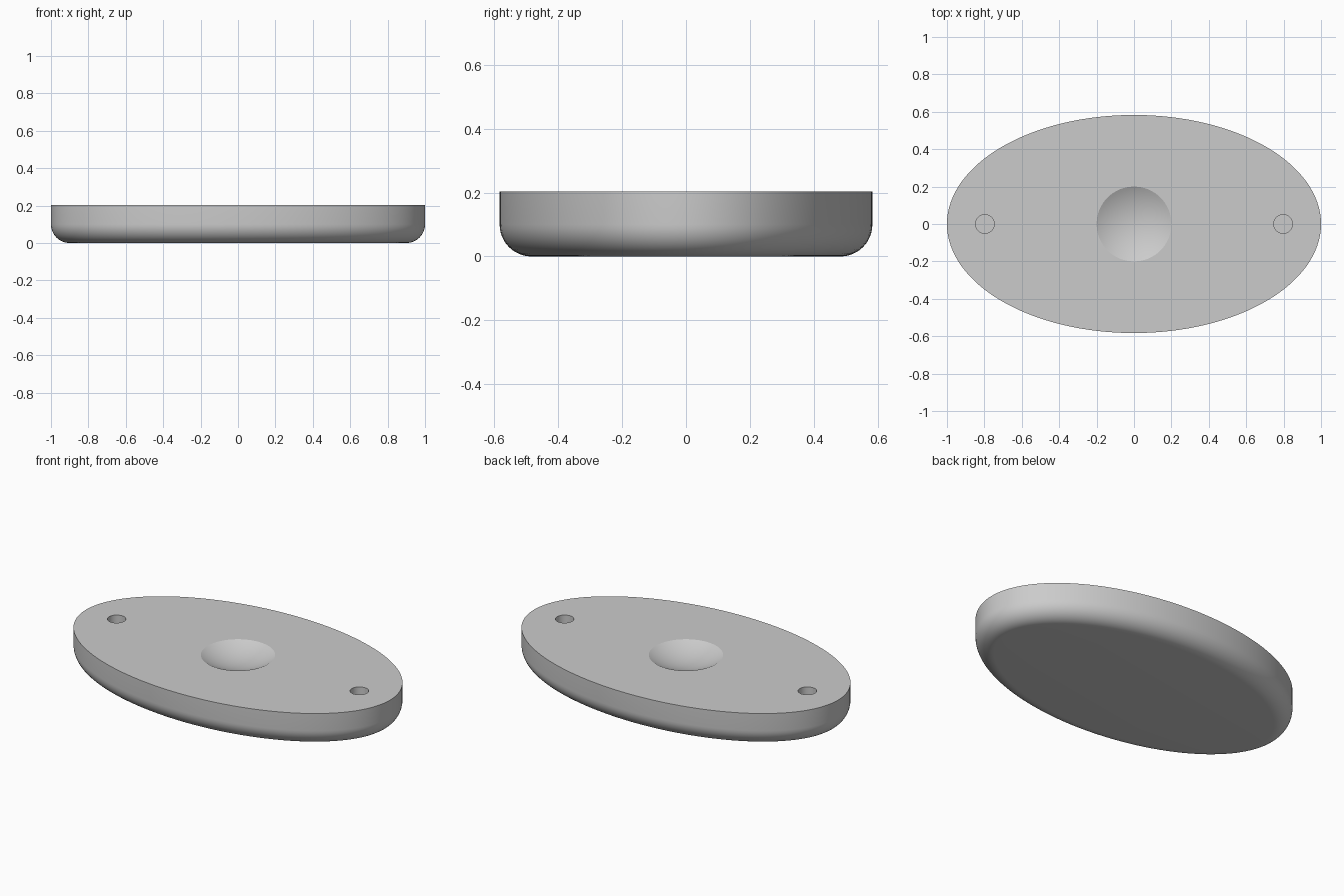
import bpy, bmesh, math
from mathutils import Vector

cube = bpy.data.objects.get("Cube")
if cube:
    bpy.data.objects.remove(cube, do_unlink=True)

A, B, H = 1.0, 0.583, 0.203        # half length, half width, thickness
FILLET = 0.1
HOLE_X, HOLE_R, HOLE_DEPTH = 0.797, 0.05, 0.1
DISH_R, DISH_DEPTH = 0.2, 0.05
SEG = 128

grey = bpy.data.materials.new("plain_grey")
grey.use_nodes = True
colour = (0.6, 0.6, 0.6, 1)
grey.diffuse_color = colour
grey.node_tree.nodes["Principled BSDF"].inputs["Base Color"].default_value = colour


def make_object(name, bm):
    bmesh.ops.recalc_face_normals(bm, faces=bm.faces)
    mesh = bpy.data.meshes.new(name)
    bm.to_mesh(mesh)
    bm.free()
    mesh.materials.append(grey)
    obj = bpy.data.objects.new(name, mesh)
    bpy.context.collection.objects.link(obj)
    return obj


def ellipse_ring(bm, inset, z):
    """Ring of vertices a constant distance inside the outline."""
    ring = []
    for i in range(SEG):
        t = 2 * math.pi * i / SEG
        c, s = math.cos(t), math.sin(t)
        normal = Vector((c / A, s / B)).normalized()
        ring.append(bm.verts.new((A * c - normal.x * inset,
                                  B * s - normal.y * inset, z)))
    return ring


# Oval plate with a rounded lower edge
bm = bmesh.new()
rings = []
STEPS = 12
for k in range(STEPS + 1):
    a = math.pi / 2 * k / STEPS
    rings.append(ellipse_ring(bm, FILLET * (1 - math.sin(a)), FILLET * (1 - math.cos(a))))
rings.append(ellipse_ring(bm, 0, H))
for low, high in zip(rings, rings[1:]):
    for i in range(SEG):
        j = (i + 1) % SEG
        bm.faces.new((low[i], low[j], high[j], high[i]))
bm.faces.new(rings[0][::-1])
bm.faces.new(rings[-1])
plate = make_object("oval_plate", bm)

# Cutters: two blind holes and a shallow spherical dish
cutters = []
for side, x in (("left", HOLE_X), ("right", -HOLE_X)):
    bm = bmesh.new()
    bmesh.ops.create_cone(bm, cap_ends=True, segments=48, radius1=HOLE_R,
                          radius2=HOLE_R, depth=2 * HOLE_DEPTH)
    bmesh.ops.translate(bm, verts=bm.verts, vec=(x, 0, H))
    cutters.append(make_object(side + "_hole_cutter", bm))

ball_r = (DISH_R ** 2 + DISH_DEPTH ** 2) / (2 * DISH_DEPTH)
bm = bmesh.new()
bmesh.ops.create_uvsphere(bm, u_segments=64, v_segments=96, radius=ball_r)
bmesh.ops.translate(bm, verts=bm.verts, vec=(0, 0, H - DISH_DEPTH + ball_r))
cutters.append(make_object("dish_cutter", bm))

bpy.ops.object.select_all(action="DESELECT")
bpy.context.view_layer.objects.active = plate
plate.select_set(True)
for cutter in cutters:
    mod = plate.modifiers.new(cutter.name, "BOOLEAN")
    mod.operation = "DIFFERENCE"
    mod.solver = "EXACT"
    mod.object = cutter
    bpy.ops.object.modifier_apply(modifier=mod.name)
    bpy.data.objects.remove(cutter, do_unlink=True)

bpy.ops.object.shade_smooth_by_angle(angle=math.radians(24))
